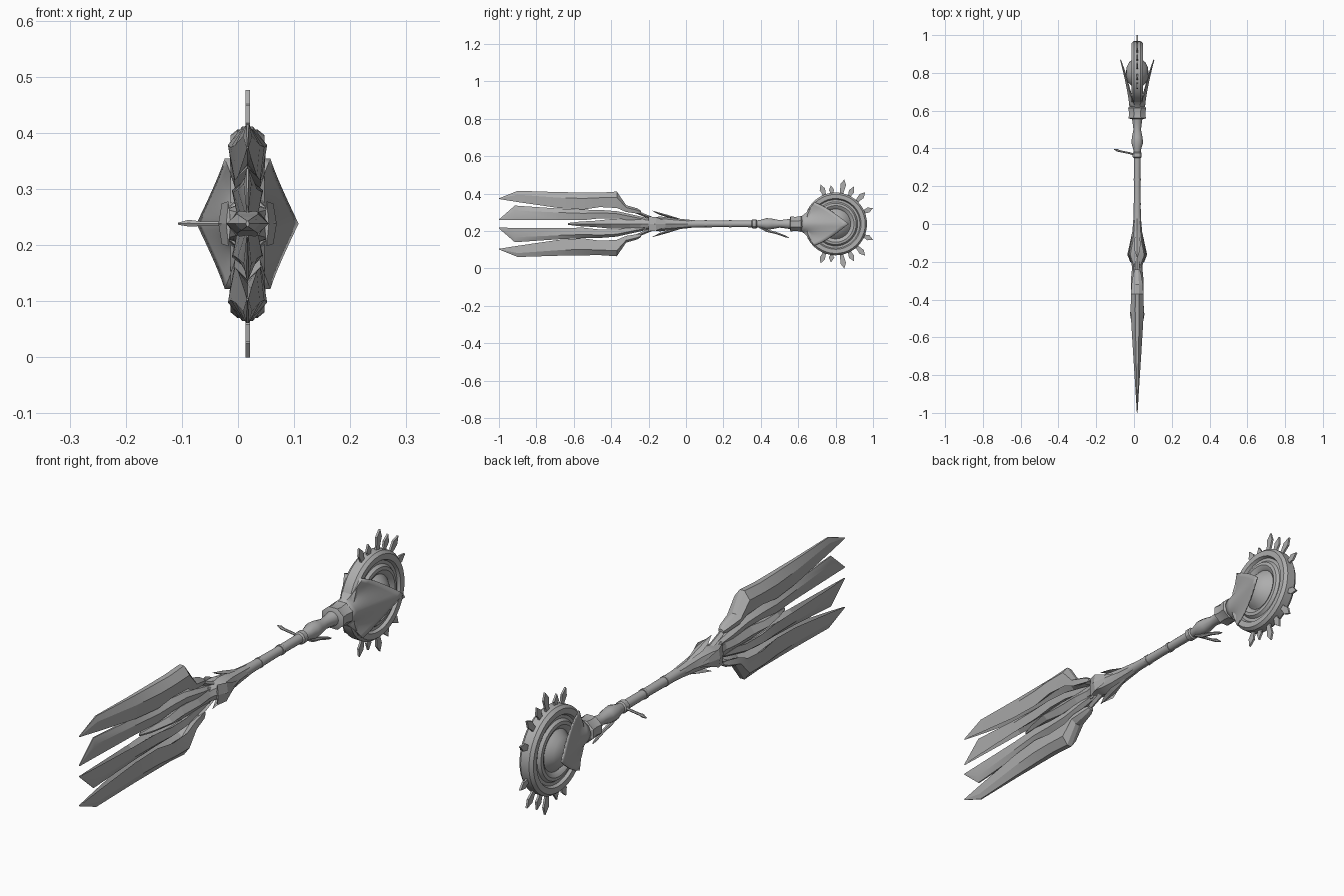
import bpy, bmesh, math
from mathutils import Vector

if "Cube" in bpy.data.objects:
    bpy.data.objects.remove(bpy.data.objects["Cube"])

CX, CZ = 0.017, 0.238          # long axis of the staff, runs along y
HUB_Y = 0.80                   # centre of the wheel

grey = bpy.data.materials.new("plain_grey")
grey.diffuse_color = (0.42, 0.42, 0.42, 1)
grey.use_nodes = True
grey.node_tree.nodes["Principled BSDF"].inputs["Base Color"].default_value = grey.diffuse_color


def loft(name, rings, closed=True, caps=True, smooth=30):
    """Skin a list of equal-length point rings (points relative to the axis)."""
    bm = bmesh.new()
    rows = [[bm.verts.new((x + CX, y, z + CZ)) for x, y, z in r] for r in rings]
    n = len(rows[0])
    for a, b in zip(rows, rows[1:]):
        for i in range(n if closed else n - 1):
            j = (i + 1) % n
            bm.faces.new((a[i], a[j], b[j], b[i]))
    if caps:
        bm.faces.new(rows[0])
        bm.faces.new(rows[-1])
    bmesh.ops.remove_doubles(bm, verts=bm.verts, dist=1e-5)
    bmesh.ops.recalc_face_normals(bm, faces=bm.faces)
    me = bpy.data.meshes.new(name)
    bm.to_mesh(me)
    bm.free()
    me.materials.append(grey)
    ob = bpy.data.objects.new(name, me)
    bpy.context.collection.objects.link(ob)
    if smooth:
        bpy.ops.object.select_all(action='DESELECT')
        ob.select_set(True)
        bpy.context.view_layer.objects.active = ob
        bpy.ops.object.shade_smooth_by_angle(angle=math.radians(smooth))
    return ob


def oval(y, rx, rz, n, turn=0.0):
    return [(rx * math.cos(2 * math.pi * i / n + turn), y,
             rz * math.sin(2 * math.pi * i / n + turn)) for i in range(n)]


def turned(name, profile, n=12, turn=0.0, smooth=30):
    """Round part along the staff from (y, rx, rz) stations."""
    return loft(name, [oval(y, a, b, n, turn) for y, a, b in profile], smooth=smooth)


# Shaft with its grip rings
turned("shaft", [(y, r, r) for y, r in (
    (0.0, .022), (.06, .019), (.20, .017), (.35, .018), (.355, .024), (.375, .024),
    (.38, .019), (.40, .022), (.43, .031), (.46, .028), (.50, .020), (.54, .025),
    (.57, .030))])
for k, y in enumerate((0.10, 0.23)):
    turned(f"grip_ring_{k}", [(y, .020, .020), (y + .012, .020, .020)])

# Collar under the wheel
turned("collar", [(.555, .036, .034), (.56, .050, .044), (.585, .046, .040),
                  (.615, .052, .046), (.625, .038, .038)], 8, math.pi / 8)

# Flared guard and core bar
turned("guard", [(.03, .020, .021), (-.04, .026, .028), (-.09, .032, .034),
                 (-.14, .046, .040), (-.165, .052, .036), (-.21, .030, .030),
                 (-.25, .025, .026)], 8)
turned("core_bar", [(-.63, .003, .006), (-.57, .022, .014), (-.48, .038, .020),
                    (-.40, .032, .030), (-.30, .034, .026), (-.22, .026, .036),
                    (-.19, .020, .020)], 6, smooth=0)


# Barbs around the guard
def barb(name, turn, stations):
    rings = []
    for y, r, w, t in stations:
        pts = [(-w, r), (0, r + t), (w, r), (0, r - t)]
        c, s = math.cos(turn), math.sin(turn)
        rings.append([(a * c - b * s, y, a * s + b * c) for a, b in pts])
    loft(name, rings, smooth=0)


for k in range(4):
    if k % 2 == 0:
        st = [(-.03, .024, .004, .003), (-.10, .042, .018, .007),
              (-.14, .054, .014, .006), (-.18, .070, .001, .001)]
    else:
        st = [(-.05, .026, .002, .002), (-.11, .036, .016, .005),
              (-.16, .046, .036, .006), (-.20, .034, .040, .004)]
    barb(f"guard_barb_{k}", k * math.pi / 2, st)


# Four long blades: stations are (y, outer z, inner z, half width)
def blade(name, side, stations):
    rings = []
    for y, zo, zi, w in stations:
        h = zo - zi
        pts = [(-.3 * w, zo), (.3 * w, zo), (w, zo - .35 * h), (.75 * w, zi),
               (0, zi + .25 * h), (-.75 * w, zi), (-w, zo - .35 * h)]
        rings.append([(x, y, side * z) for x, z in pts])
    loft(name, rings, smooth=20)


OUTER = [(-1.0, .137, .133, .002), (-.90, .177, .117, .008), (-.68, .170, .085, .022),
         (-.55, .168, .077, .030), (-.46, .167, .090, .035), (-.37, .173, .085, .033),
         (-.32, .100, .064, .030), (-.26, .083, .055, .020), (-.24, .070, .055, .012)]
INNER = [(-1.0, .024, .020, .002), (-.915, .098, .021, .007), (-.68, .082, .022, .018),
         (-.55, .076, .020, .026), (-.46, .075, .030, .028), (-.37, .068, .030, .026),
         (-.28, .048, .015, .022), (-.20, .030, .005, .014)]
for tag, side in (("upper", 1), ("lower", -1)):
    blade(f"outer_blade_{tag}", side, OUTER)
    blade(f"inner_blade_{tag}", side, INNER)
    # strut tying the outer blade to the guard
    loft(f"blade_strut_{tag}", [
        [(x + dx, y, side * (z + dz)) for dx, dz in
         ((-.012, 0), (0, .009), (.012, 0), (0, -.009))]
        for x, y, z in ((0, -.27, .066), (0, -.22, .045), (0, -.17, .025))], smooth=0)

# Wheel: stepped disc with a central dome, turned about x
HALF = [(.0, .060), (.030, .056), (.055, .044), (.072, .026), (.080, .018), (.088, .026),
        (.098, .031), (.110, .029), (.118, .018), (.130, .018), (.136, .029),
        (.158, .030), (.168, .018)]
wheel_profile = HALF + [(r, -x) for r, x in reversed(HALF)]
N = 40
loft("wheel", [[(x, HUB_Y + r * math.cos(2 * math.pi * i / N),
                 r * math.sin(2 * math.pi * i / N)) for i in range(N)]
               for r, x in wheel_profile], caps=False)

# Flat spikes around the wheel rim: (angle, tip radius)
for deg, tip in ((111, .226), (97, .208), (79, .2425), (64, .222), (47, .232), (23, .217)):
    for side in (1, -1):
        a = math.radians(deg * side)
        out = Vector((0, math.cos(a), math.sin(a)))
        across = Vector((0, -math.sin(a), math.cos(a)))
        outline = [(.150, -.011), (.175, -.010), (tip - .028, -.015), (tip, 0),
                   (tip - .028, .015), (.175, .010), (.150, .011)]
        rings = []
        for x in (-.004, .004):
            rings.append([Vector((x, HUB_Y, 0)) + out * r + across * w for r, w in outline])
        loft(f"spike_{deg}_{tag if side < 0 else 'upper'}", rings, smooth=0)

# Split sheath: two leaves that flare around the wheel
V = [-1 + i / 8 for i in range(17)]
rim = [(1, v) for v in V] + [(-1, v) for v in reversed(V)]
rings = []
for k in range(9):
    s = k / 8
    e = s ** 1.35
    row = []
    for side, v in rim:
        t = math.radians(78 * v)
        base = Vector((side * .036 * math.cos(t), .036 * math.sin(t)))
        end = Vector((side * (.037 + .049 * (1 - abs(v)) ** 1.15), .115 * v))
        p = base.lerp(end, e)
        y_end = .69 + .18 * (1 - abs(v)) ** .8
        row.append((p.x, .615 + s * (y_end - .615), p.y))
    rings.append(row)
sheath = loft("sheath", rings, caps=False, smooth=40)
shell = sheath.modifiers.new("shell", 'SOLIDIFY')
shell.thickness = .005
shell.offset = -1


# Two thin twigs growing from the shaft
def twig(name, path):
    rings = []
    for x, y, z, r in path:
        across = (0, r, 0) if abs(path[-1][0]) > .05 else (r, 0, 0)
        rings.append([(x + across[0] * math.cos(q), y + across[1] * math.cos(q),
                       z + r * math.sin(q)) for q in
                      [i * math.pi / 3 for i in range(6)]])
    loft(name, rings)


twig("side_twig", [(0, .362, 0, .007), (-.04, .375, 0, .005), (-.085, .384, 0, .005),
                   (-.105, .390, .001, .007), (-.124, .396, 0, .002)])
twig("lower_twig", [(0, .39, -.015, .007), (0, .43, -.036, .008), (0, .48, -.048, .007),
                    (0, .53, -.066, .006), (0, .55, -.074, .002)])
